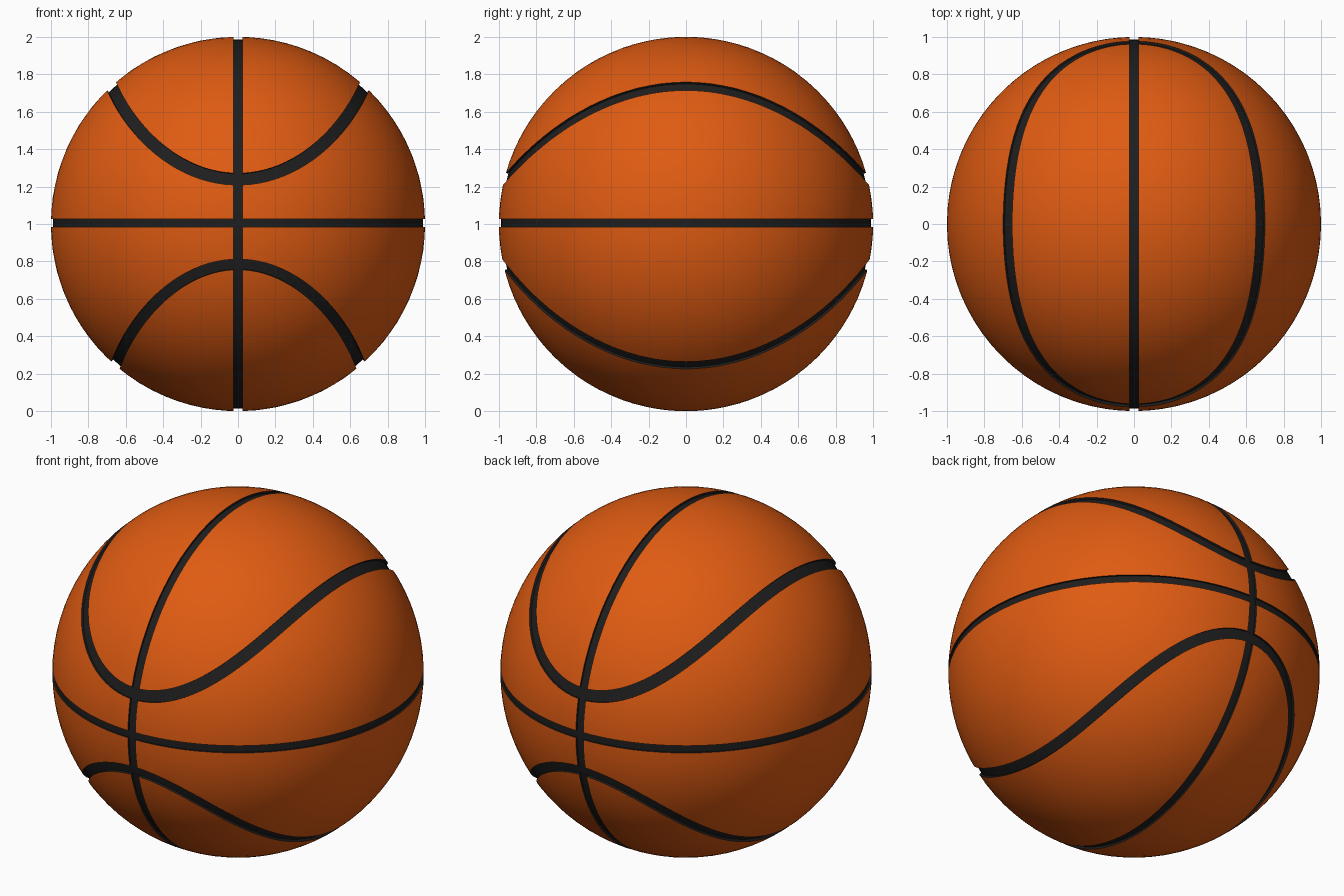
import bpy
import bmesh
from math import sin, cos, tau, radians
from mathutils import Vector

cube = bpy.data.objects.get("Cube")
if cube:
    bpy.data.objects.remove(cube, do_unlink=True)


def make_material(name, rgb):
    mat = bpy.data.materials.new(name)
    mat.use_nodes = True
    colour = (*rgb, 1.0)
    mat.diffuse_color = colour
    bsdf = mat.node_tree.nodes["Principled BSDF"]
    bsdf.inputs["Base Color"].default_value = colour
    bsdf.inputs["Roughness"].default_value = 0.7
    return mat


orange = make_material("orange_rubber", (0.74, 0.105, 0.006))
black = make_material("black_seam", (0.013, 0.013, 0.013))
CENTRE = Vector((0, 0, 1))
STEPS = 112


def add_object(name, bm):
    bmesh.ops.recalc_face_normals(bm, faces=bm.faces)
    mesh = bpy.data.meshes.new(name)
    bm.to_mesh(mesh)
    bm.free()
    obj = bpy.data.objects.new(name, mesh)
    bpy.context.collection.objects.link(obj)
    obj.location = CENTRE
    mesh.materials.append(orange)
    mesh.materials.append(black)
    return obj


def seam_cutter(name, path, width, floor):
    """Closed box-section band that follows a path around the ball."""
    bm = bmesh.new()
    points = [path(tau * (i + 0.5) / STEPS).normalized() for i in range(STEPS)]
    rings = []
    for i, p in enumerate(points):
        tangent = points[(i + 1) % STEPS] - points[i - 1]
        side = p.cross(tangent).normalized() * width / 2
        corners = (p * floor - side, p * floor + side,
                   p * 1.05 + side, p * 1.05 - side)
        rings.append([bm.verts.new(c) for c in corners])
    for i, ring in enumerate(rings):
        following = rings[(i + 1) % STEPS]
        for k in range(4):
            n = (k + 1) % 4
            face = bm.faces.new((ring[k], ring[n], following[n], following[k]))
            face.material_index = 1
    cutter = add_object(name, bm)
    cutter.hide_render = True
    return cutter


def equator(t):
    return Vector((cos(t), sin(t), 0.006))


def meridian(t):
    return Vector((0, cos(t), sin(t)))


def curved_seam(low, high, reach):
    """Loop that dips at the front and back and rises over the sides."""
    def path(t):
        x = reach * sin(t) * (1 + 0.15 * cos(t) ** 2)
        return Vector((x, 0.97 * cos(t), low + (high - low) * sin(t) ** 2))
    return path


# Ball
bm = bmesh.new()
bmesh.ops.create_icosphere(bm, subdivisions=5, radius=1.0)
ball = add_object("ball", bm)

# Seams cut as shallow black grooves
seams = (
    ("equator_seam", equator, 0.043, 0.988),
    ("meridian_seam", meridian, 0.048, 0.987),
    ("upper_seam", curved_seam(0.24, 0.735, 0.675), 0.065, 0.986),
    ("lower_seam", curved_seam(-0.215, -0.755, 0.655), 0.058, 0.985),
)
bpy.context.view_layer.objects.active = ball
for name, path, width, floor in seams:
    cutter = seam_cutter(name + "_cutter", path, width, floor)
    groove = ball.modifiers.new(name, "BOOLEAN")
    groove.operation = "DIFFERENCE"
    groove.solver = "EXACT"
    groove.object = cutter
    bpy.ops.object.modifier_apply(modifier=groove.name)
    bpy.data.objects.remove(cutter, do_unlink=True)

# Smooth ball with crisp groove edges
bpy.ops.object.select_all(action="DESELECT")
ball.select_set(True)
bpy.ops.object.shade_smooth_by_angle(angle=radians(30))
